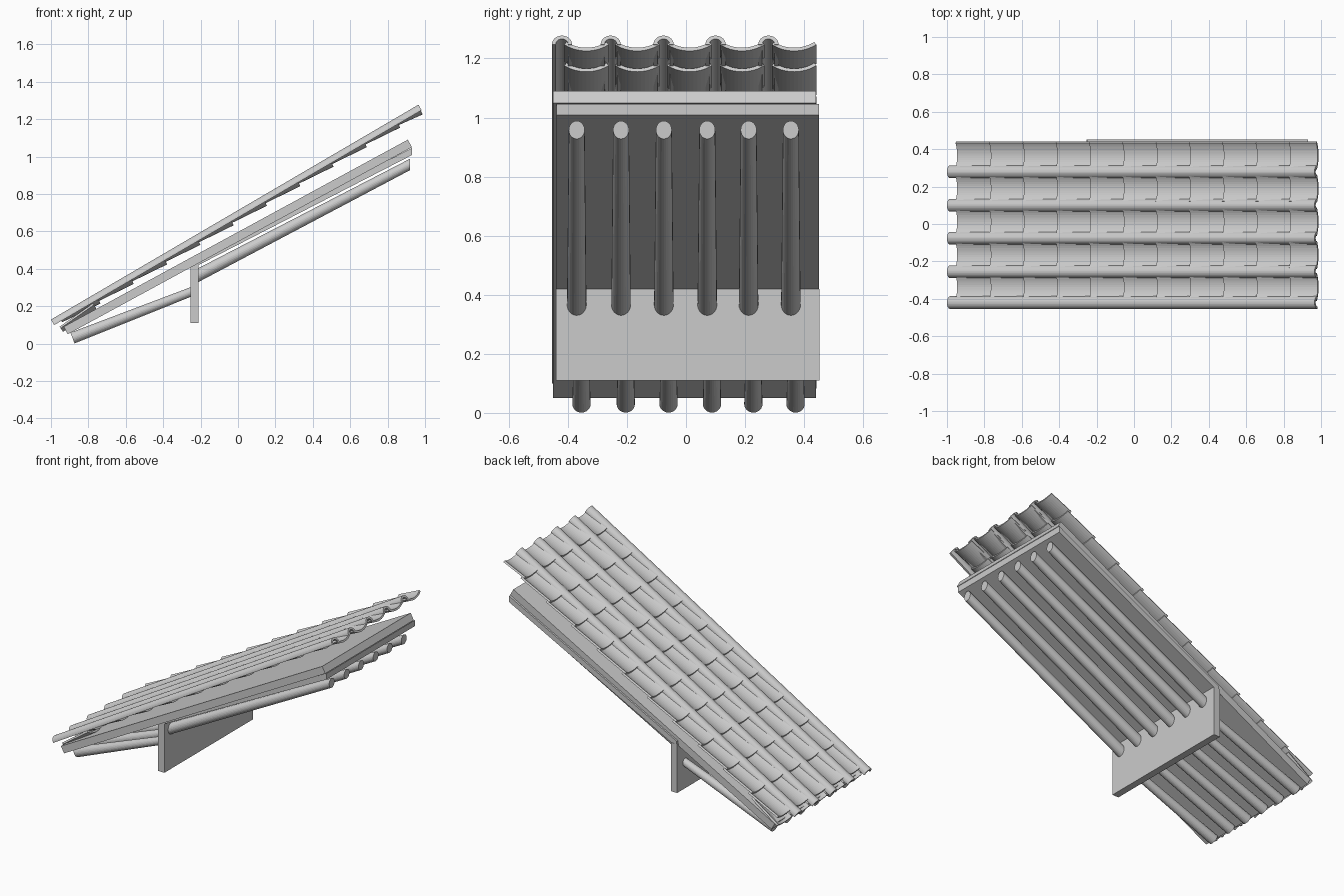
import bpy, bmesh, math
from mathutils import Vector

cube = bpy.data.objects.get("Cube")
if cube:
    bpy.data.objects.remove(cube)

grey = bpy.data.materials.new("light_grey")
grey.use_nodes = True
grey.diffuse_color = (0.6, 0.6, 0.6, 1)
grey.node_tree.nodes["Principled BSDF"].inputs["Base Color"].default_value = (0.6, 0.6, 0.6, 1)
parts = []


def loft(bm, profile, y, start, end, s0=1.0, s1=1.0, plumb=False):
    """Sweep a (side, height) profile along a sloping line of (x, z) points."""
    a, b = Vector((start[0], y, start[1])), Vector((end[0], y, end[1]))
    d = (b - a).normalized()
    up = Vector((0, 0, 1 / d.x)) if plumb else Vector((-d.z, 0, d.x))
    side = Vector((0, 1, 0))
    rings = [[bm.verts.new(p + (side * u + up * h) * s) for u, h in profile]
             for p, s in ((a, s0), (b, s1))]
    n = len(profile)
    for i in range(n):
        j = (i + 1) % n
        bm.faces.new((rings[0][i], rings[0][j], rings[1][j], rings[1][i]))
    bm.faces.new(rings[0])
    bm.faces.new(rings[1])


def finish(name, bm):
    bmesh.ops.recalc_face_normals(bm, faces=bm.faces)
    mesh = bpy.data.meshes.new(name)
    bm.to_mesh(mesh)
    bm.free()
    mesh.materials.append(grey)
    obj = bpy.data.objects.new(name, mesh)
    bpy.context.collection.objects.link(obj)
    parts.append(obj)


def single(name, *args, **kw):
    bm = bmesh.new()
    loft(bm, *args, **kw)
    finish(name, bm)


def arc(radius, a0, a1, steps, cy=0.0):
    return [(radius * math.cos(math.radians(a0 + (a1 - a0) * i / steps)),
             cy + radius * math.sin(math.radians(a0 + (a1 - a0) * i / steps)))
            for i in range(steps + 1)]


def rect(width, height):
    w = width / 2
    return [(-w, 0), (w, 0), (w, height), (-w, height)]


# Profiles: round log, hollow cover tile, shallow pan tile
LOG = arc(1, 0, 345, 23)
COVER = arc(0.034, 0, 180, 14) + arc(0.021, 180, 0, 14)
R, T = 0.132, 0.012
HALF = math.degrees(math.asin(0.075 / R))
PAN = (arc(R, 270 - HALF, 270 + HALF, 12, R)
       + arc(R - T, 270 + HALF, 270 - HALF, 12, R))

# Boards and the supporting beam
single("roof_board", rect(0.89, 0.046), -0.005, (-0.91, 0.05), (0.93, 1.05))
single("under_board", rect(0.89, 0.034), 0.006, (-0.25, 0.40), (0.93, 1.008), plumb=True)
single("support_beam", rect(0.892, 0.31), 0.006, (-0.254, 0.11), (-0.21, 0.11))

# Tapered round rafters on both sides of the beam
for i, y in enumerate((-0.37, -0.22, -0.075, 0.072, 0.212, 0.355)):
    single(f"upper_rafter_{i + 1}", LOG, y, (-0.22, 0.362), (0.92, 0.958),
           0.033, 0.027, plumb=True)
    single(f"lower_rafter_{i + 1}", LOG, y + 0.016, (-0.885, 0.03), (-0.23, 0.285),
           0.031, 0.024)

# Long cover tiles
for i, y in enumerate((-0.42, -0.255, -0.076, 0.10, 0.279)):
    single(f"cover_tile_{i + 1}", COVER, y, (-0.983, 0.099), (0.982, 1.248))


# Rows of overlapping pan tiles, each tucked under the next one up
def pan_line(x, lift):
    return (x, 0.646 + 0.587 * x + lift)


joints = [-0.76 + 0.178 * k for k in range(10)]
for i, y in enumerate((-0.337, -0.165, 0.012, 0.19, 0.366)):
    bm = bmesh.new()
    for lo, hi in zip([-0.94] + joints, [j + 0.025 for j in joints] + [0.987]):
        loft(bm, PAN, y, pan_line(lo, 0.02), pan_line(hi, 0))
    finish(f"pan_tile_row_{i + 1}", bm)
    # Extra tile nested beneath at the eave
    single(f"eave_tile_{i + 1}", PAN, y, pan_line(-0.935, -0.034), pan_line(-0.757, -0.014))

for obj in bpy.context.view_layer.objects:
    obj.select_set(obj in parts)
bpy.context.view_layer.objects.active = parts[0]
bpy.ops.object.shade_smooth_by_angle(angle=math.radians(35))
